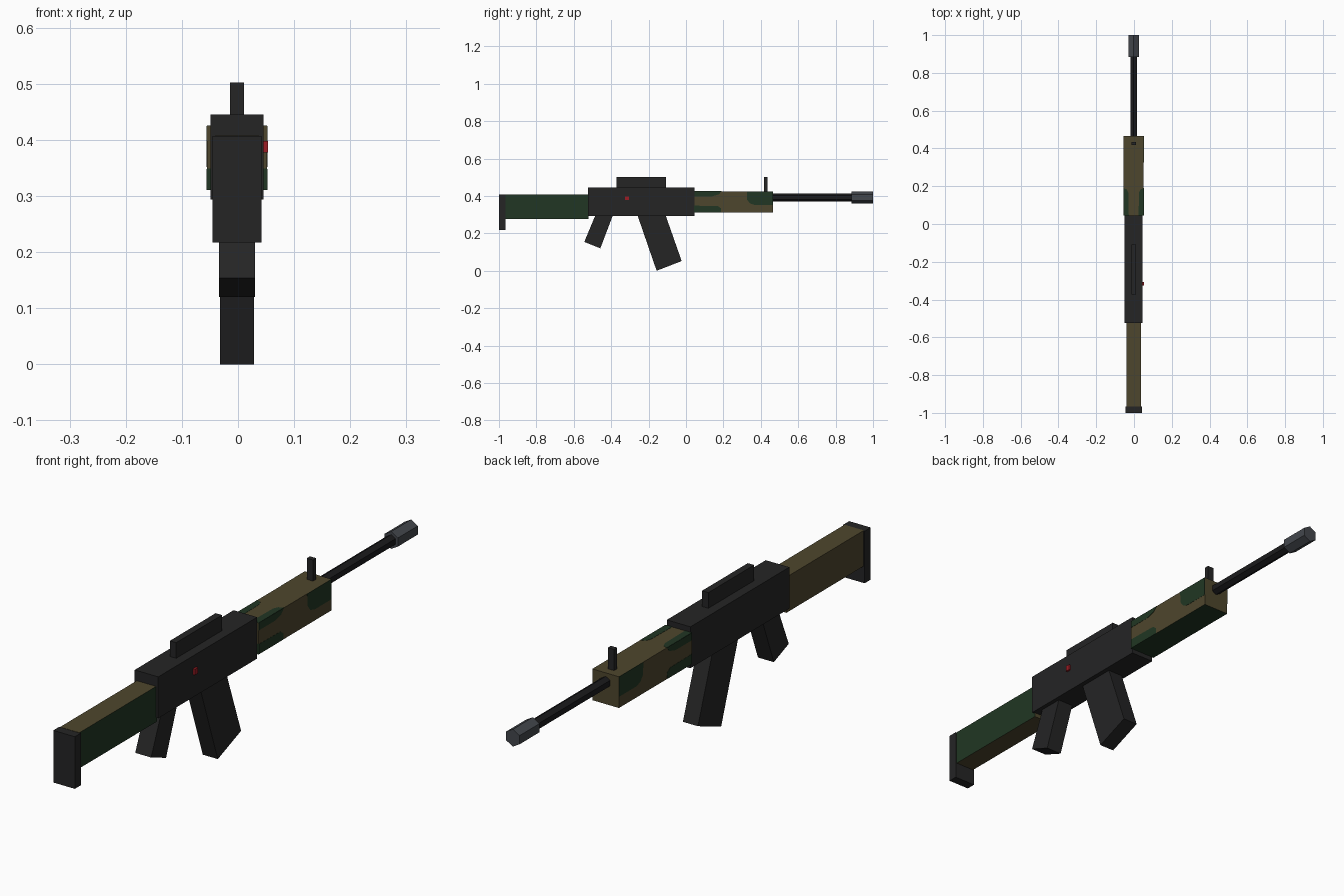
import bpy, bmesh, math
from mathutils import Vector, Matrix

if "Cube" in bpy.data.objects:
    bpy.data.objects.remove(bpy.data.objects["Cube"])

CX = -0.0017  # centre line of the body (the button offsets the bounds)


def material(name, r, g, b):
    m = bpy.data.materials.new(name)
    m.diffuse_color = (r, g, b, 1)
    m.use_nodes = True
    m.node_tree.nodes["Principled BSDF"].inputs["Base Color"].default_value = m.diffuse_color
    return m


BLACK = material("matte black", 0.018, 0.018, 0.0185)
STEEL = material("barrel black", 0.011, 0.011, 0.012)
GREY = material("muzzle grey", 0.057, 0.063, 0.073)
TAN = material("camo tan", 0.076, 0.061, 0.026)
GREEN = material("camo green", 0.015, 0.037, 0.017)
RED = material("button red", 0.33, 0.012, 0.018)


def finish(bm, name, mats):
    bmesh.ops.recalc_face_normals(bm, faces=bm.faces)
    me = bpy.data.meshes.new(name)
    bm.to_mesh(me)
    bm.free()
    for m in mats:
        me.materials.append(m)
    ob = bpy.data.objects.new(name, me)
    bpy.context.collection.objects.link(ob)
    return ob


def prism(name, outline, lo, hi, mats, axis="x", rule=None):
    """Extrude an outline: (y, z) along x, or (x, y) along z."""
    bm = bmesh.new()
    place = (lambda p, t: (t, p[0], p[1])) if axis == "x" else (lambda p, t: (p[0], p[1], t))
    face = bm.faces.new([bm.verts.new(place(p, lo)) for p in outline])
    ext = bmesh.ops.extrude_face_region(bm, geom=[face])
    step = Vector(place((0, 0), hi - lo))
    bmesh.ops.translate(bm, vec=step, verts=[v for v in ext["geom"] if isinstance(v, bmesh.types.BMVert)])
    bmesh.ops.recalc_face_normals(bm, faces=bm.faces)
    if rule:
        for f in bm.faces:
            f.normal_update()
            f.material_index = rule(f.normal)
    return finish(bm, name, mats)


def box(name, half, y0, y1, z0, z1, mats, rule=None):
    return prism(name, [(y0, z0), (y1, z0), (y1, z1), (y0, z1)], CX - half, CX + half, mats, rule=rule)


def hex_rod(name, r, y0, y1, z, mat):
    bm = bmesh.new()
    rot = Matrix.Rotation(math.pi / 2, 4, "X") @ Matrix.Rotation(math.pi / 6, 4, "Z")
    bmesh.ops.create_cone(bm, cap_ends=True, segments=6, radius1=r, radius2=r, depth=y1 - y0)
    # turn so that a corner points straight up
    bmesh.ops.transform(bm, matrix=rot, verts=bm.verts)
    if max(v.co.z for v in bm.verts) < r * 0.95:
        bmesh.ops.rotate(bm, matrix=Matrix.Rotation(math.pi / 6, 3, "Y"), verts=bm.verts)
    bmesh.ops.translate(bm, vec=(CX, (y0 + y1) / 2, z), verts=bm.verts)
    return finish(bm, name, [mat])


# Body and stock
box("receiver", 0.0475, -0.525, 0.045, 0.294, 0.445, [BLACK])
box("top_rail", 0.0127, -0.372, -0.108, 0.44, 0.502, [BLACK])
box("stock", 0.039, -0.967, -0.52, 0.278, 0.408, [TAN, GREEN], lambda n: 1 if n.x > 0.5 else 0)
box("butt_plate", 0.0435, -1.0, -0.965, 0.217, 0.407, [BLACK])

# Handguard, barrel and front sight
box("handguard", 0.0533, 0.0445, 0.465, 0.311, 0.425, [TAN, GREEN], lambda n: 1 if n.z < -0.5 else 0)
box("front_sight", 0.0127, 0.417, 0.435, 0.42, 0.502, [BLACK])
hex_rod("barrel", 0.0205, 0.46, 0.89, 0.392, STEEL)
hex_rod("muzzle", 0.0315, 0.885, 1.0, 0.392, GREY)

# Slanted grip and magazine
prism("grip", [(-0.544, 0.154), (-0.458, 0.12), (-0.386, 0.31), (-0.479, 0.31)], CX - 0.032, CX + 0.032, [BLACK])
prism("magazine", [(-0.157, 0.0), (-0.023, 0.052), (-0.114, 0.31), (-0.264, 0.31)], CX - 0.0303, CX + 0.0303, [BLACK])

# Red button on the right side
prism("button", [(-0.325, 0.377), (-0.306, 0.377), (-0.306, 0.398), (-0.325, 0.398)], 0.04, 0.0533, [RED])

# Camouflage patches on both sides and the top of the handguard
side_patches = {
    "low_patch": [(0.045, 0.311), (0.187, 0.311), (0.188, 0.333), (0.17, 0.346), (0.045, 0.348)],
    "rear_patch": [(0.045, 0.425), (0.19, 0.425), (0.175, 0.408), (0.14, 0.398), (0.045, 0.398)],
    "front_patch": [(0.325, 0.425), (0.327, 0.38), (0.342, 0.36), (0.365, 0.352), (0.465, 0.352), (0.465, 0.425)],
}
for label, s in (("left", -1), ("right", 1)):
    for patch, pts in side_patches.items():
        a, b = sorted((CX + s * 0.0525, CX + s * 0.0540))
        prism(f"{label}_{patch}", pts, a, b, [GREEN])
    top = [(CX + s * w, y) for w, y in
           ((0.0533, 0.045), (0.0533, 0.19), (0.036, 0.183), (0.028, 0.165), (0.026, 0.045))]
    prism(f"{label}_top_patch", top, 0.424, 0.4257, [GREEN], axis="z")

# Green lower band on the rear end of the handguard
box("rear_band", 0.0533, 0.0438, 0.0455, 0.311, 0.349, [GREEN])
